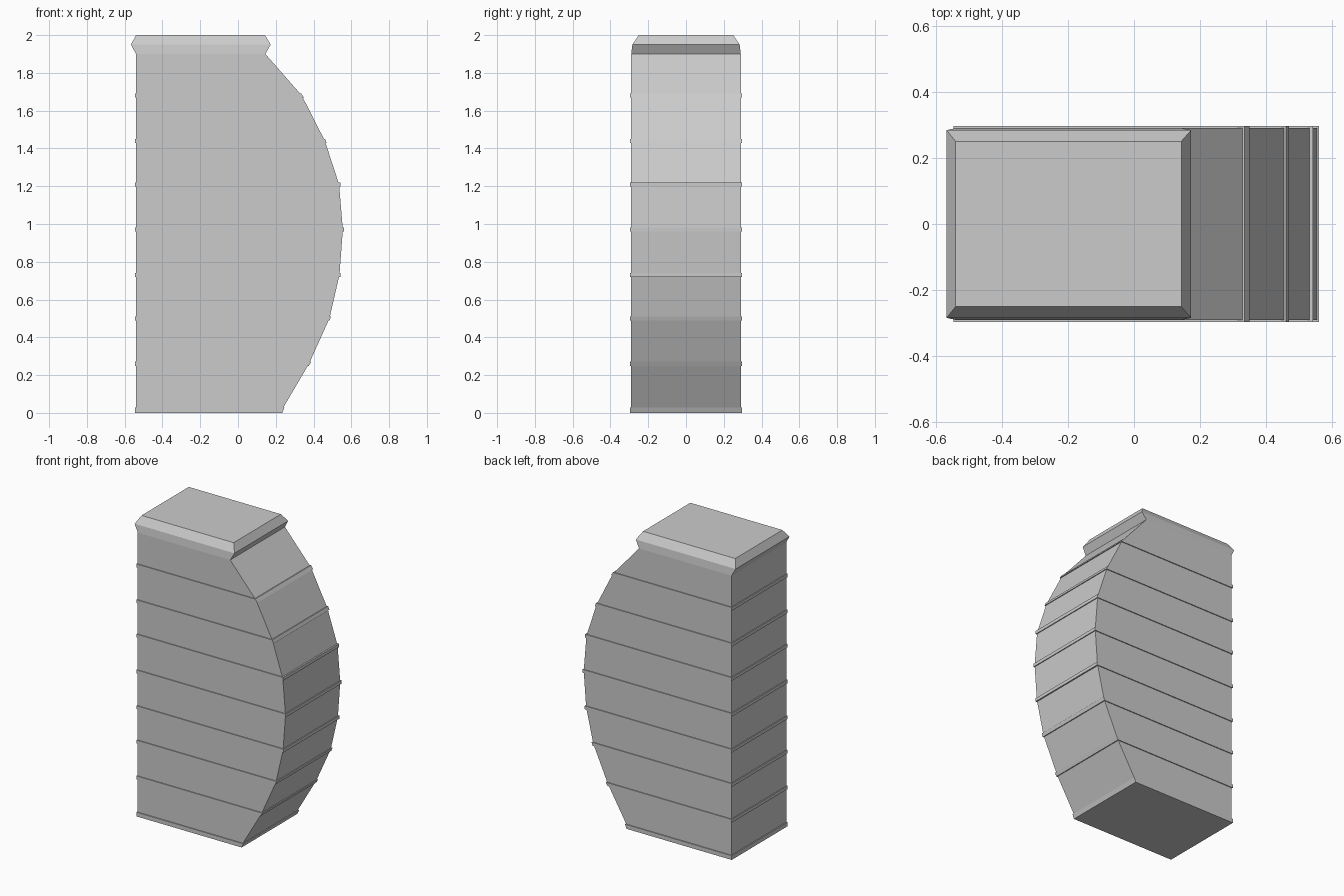
import bpy, bmesh

if "Cube" in bpy.data.objects:
    bpy.data.objects.remove(bpy.data.objects["Cube"])

BACK, HALF = -0.54, 0.29
# bulging side outline as (z, x)
CURVE = [(0, 0.228), (0.02, 0.235), (0.26, 0.376), (0.50, 0.484), (0.73, 0.537),
         (0.97, 0.555), (1.21, 0.535), (1.44, 0.460), (1.68, 0.338), (1.90, 0.145)]


def bulge(z):
    for (z0, x0), (z1, x1) in zip(CURVE, CURVE[1:]):
        if z <= z1:
            return x0 + (x1 - x0) * (z - z0) / (z1 - z0)
    return CURVE[-1][1]


def loft(name, rings):
    """Stack rectangular rings (z, x_min, x_max, half_y) into a closed solid."""
    bm = bmesh.new()
    loops = [[bm.verts.new(p) for p in ((a, -h, z), (b, -h, z), (b, h, z), (a, h, z))]
             for z, a, b, h in rings]
    for lo, hi in zip(loops, loops[1:]):
        for i in range(4):
            j = (i + 1) % 4
            bm.faces.new((lo[i], lo[j], hi[j], hi[i]))
    bm.faces.new(loops[0][::-1])
    bm.faces.new(loops[-1])
    mesh = bpy.data.meshes.new(name)
    bm.to_mesh(mesh)
    bm.free()
    ob = bpy.data.objects.new(name, mesh)
    bpy.context.collection.objects.link(ob)
    return ob


# main body with one flat back and one bulging side
loft("body", [(z, BACK, x, HALF) for z, x in CURVE])

# thin raised bands around each joint
T = 0.006
for n, z in enumerate([0.013, 0.26, 0.50, 0.73, 0.97, 1.21, 1.44, 1.68]):
    z0, z1 = z - 0.011, z + 0.011
    if n == 0:
        z0, z1 = 0, 0.028
    x0, x1 = bulge(z0) + T, bulge(z1) + T
    if n == 3 or n == 4 or n == 5:
        x0 = x1 = max(x0, x1)
    loft(f"band_{n}", [(z0, BACK - T, x0, HALF + T), (z1, BACK - T, x1, HALF + T)])

# flared cap with bevelled top
loft("cap", [(1.90, BACK, 0.145, HALF),
             (1.95, -0.567, 0.173, 0.284),
             (2.00, -0.54, 0.143, 0.25)])
